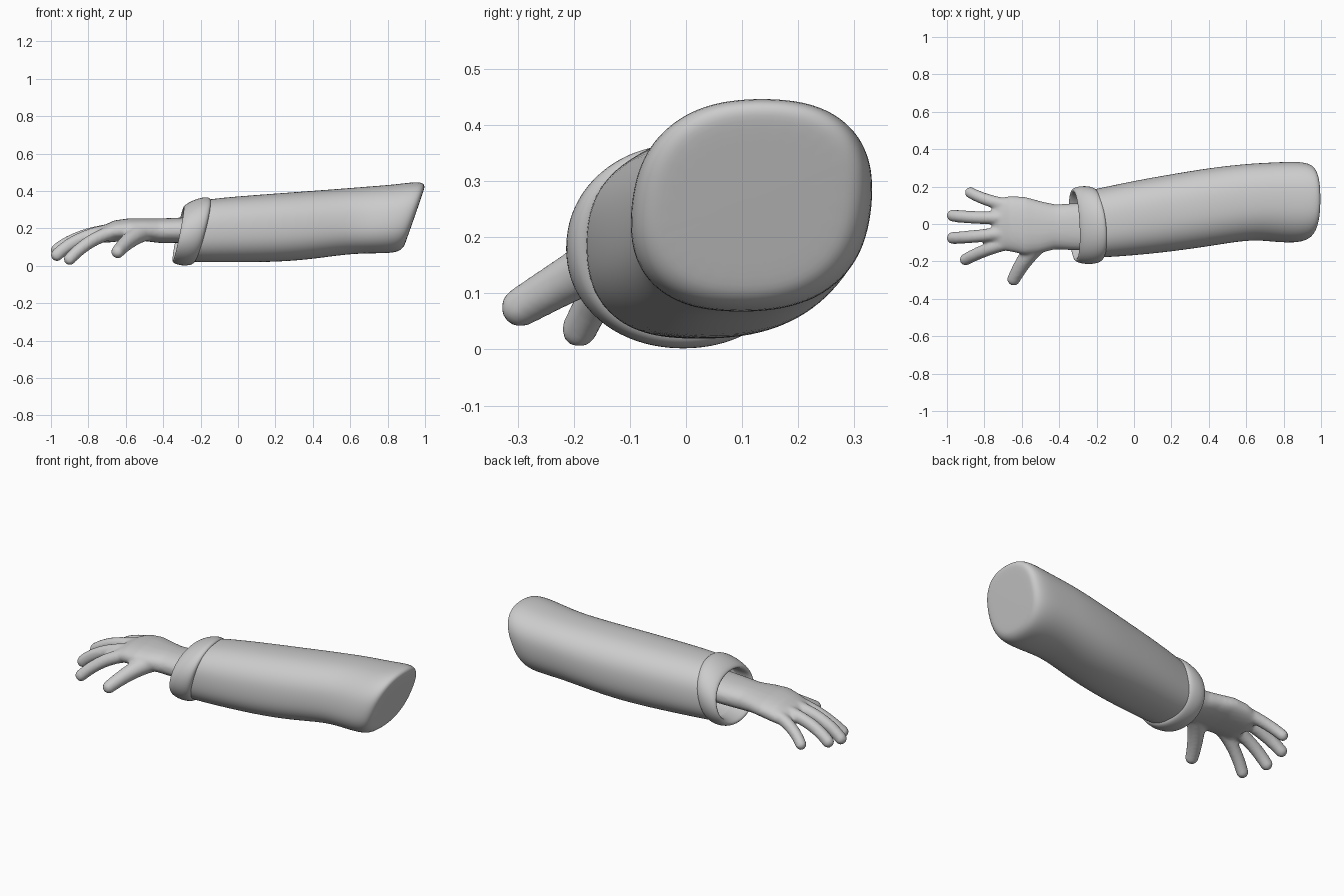
import bpy, bmesh, math
from mathutils import Vector, Matrix

cube = bpy.data.objects.get("Cube")
if cube:
    bpy.data.objects.remove(cube)

grey = bpy.data.materials.new("plain grey")
grey.use_nodes = True
colour = (0.6, 0.6, 0.6, 1)
grey.diffuse_color = colour
grey.node_tree.nodes["Principled BSDF"].inputs["Base Color"].default_value = colour


def make_object(name, bm):
    mesh = bpy.data.meshes.new(name)
    bmesh.ops.recalc_face_normals(bm, faces=bm.faces)
    for face in bm.faces:
        face.smooth = True
    bm.to_mesh(mesh)
    bm.free()
    mesh.materials.append(grey)
    obj = bpy.data.objects.new(name, mesh)
    bpy.context.collection.objects.link(obj)
    return obj


def loft(bm, rows, power=2.3, sides=28, closed=False):
    """Skin rounded sections: x, y range, z range, lean of x by z, lean of x by y, skew."""
    rings = []
    for x, y0, y1, z0, z1, lean_z, lean_y, skew in rows:
        ring = []
        for i in range(sides):
            a = math.tau * i / sides
            c, s = math.cos(a), math.sin(a)
            dy = math.copysign(abs(c) ** (2 / power), c) * (y1 - y0) / 2
            dz = math.copysign(abs(s) ** (2 / power), s) * (z1 - z0) / 2
            ring.append(bm.verts.new((x + lean_z * dz + lean_y * dy,
                                      (y0 + y1) / 2 + dy + skew * dz,
                                      (z0 + z1) / 2 + dz)))
        rings.append(ring)
    pairs = list(zip(rings, rings[1:]))
    if closed:
        pairs.append((rings[-1], rings[0]))
    for a, b in pairs:
        for i in range(sides):
            j = (i + 1) % sides
            bm.faces.new((a[i], a[j], b[j], b[i]))
    if not closed:
        bm.faces.new(rings[0])
        bm.faces.new(rings[-1])


def subdivide(obj):
    mod = obj.modifiers.new("smooth surface", 'SUBSURF')
    mod.levels = mod.render_levels = 2


def digit(bm, base, bend, tip, r0, r1, steps=18):
    """Overlapping balls along a bent path, fused later."""
    base, bend, tip = Vector(base), Vector(bend), Vector(tip)
    for i in range(steps + 1):
        t = i / steps
        p = base * (1 - t) ** 2 + bend * 2 * t * (1 - t) + tip * t * t
        bmesh.ops.create_uvsphere(bm, u_segments=16, v_segments=10,
                                  radius=r0 + (r1 - r0) * t,
                                  matrix=Matrix.Translation(p))


# Sleeve: inner wall, folded edge under the cuff, outer wall, slanted end
sleeve = [
    (0.10, -.12, .20, .06, .34, .26, -.08, 0),
    (-.18, -.155, .155, .05, .325, .26, -.08, 0),
    (-.24, -.165, .165, .04, .33, .26, -.08, 0),
    (-.24, -.178, .178, .025, .348, .26, -.08, 0),
    (-.18, -.180, .190, .018, .360, .26, -.08, .02),
    (0.00, -.168, .230, .018, .376, .26, -.05, .05),
    (0.20, -.148, .267, .018, .391, .28, 0, .07),
    (0.40, -.120, .300, .028, .406, .30, 0, .09),
    (0.58, -.090, .320, .053, .420, .32, 0, .10),
    (0.68, -.086, .326, .063, .428, .33, 0, .10),
    (0.78, -.097, .331, .066, .436, .34, 0, .10),
    (0.87, -.100, .333, .066, .449, .35, 0, .10),
    (0.925, -.088, .322, .075, .447, .35, 0, .10),
    (0.942, -.060, .298, .098, .425, .35, 0, .10),
    (0.944, -.035, .272, .122, .400, .35, 0, .10),
]
bm = bmesh.new()
loft(bm, sleeve, power=2.4)
subdivide(make_object("sleeve", bm))

# Cuff: a thick rolled band around the sleeve opening
cuff = [
    (-.190, -.182, .180, .018, .352, .26, -.10, 0),
    (-.200, -.206, .200, .003, .370, .26, -.10, 0),
    (-.250, -.218, .206, -.002, .366, .25, -.10, 0),
    (-.305, -.212, .198, .010, .338, .22, -.06, 0),
    (-.328, -.194, .180, .027, .312, .20, -.04, 0),
    (-.300, -.172, .160, .047, .296, .20, -.04, 0),
    (-.190, -.165, .165, .045, .325, .26, -.08, 0),
]
bm = bmesh.new()
loft(bm, cuff, power=2.1, closed=True)
subdivide(make_object("cuff", bm))

# Hand: wrist and palm
palm = [
    (0.05, -.12, .12, .13, .28),
    (-.15, -.135, .115, .125, .27),
    (-.30, -.142, .112, .122, .258),
    (-.42, -.135, .105, .122, .253),
    (-.50, -.155, .122, .132, .254),
    (-.58, -.165, .145, .135, .254),
    (-.66, -.148, .150, .128, .243),
    (-.72, -.138, .140, .122, .216),
    (-.755, -.110, .110, .135, .190),
]
bm = bmesh.new()
loft(bm, [row + (0, 0, 0) for row in palm])

# Fingers and thumb
digit(bm, (-.67, -.100, .180), (-.80, -.135, .145), (-.900, -.190, .036), .038, .033)
digit(bm, (-.67, -.045, .190), (-.86, -.070, .165), (-.968, -.075, .058), .037, .034)
digit(bm, (-.67, .035, .190), (-.86, .030, .170), (-.968, .045, .085), .037, .034)
digit(bm, (-.67, .100, .185), (-.80, .125, .160), (-.875, .168, .090), .036, .031)
digit(bm, (-.50, -.095, .185), (-.58, -.170, .150), (-.643, -.295, .075), .054, .036)
hand = make_object("hand", bm)

fuse = hand.modifiers.new("fuse", 'REMESH')
fuse.mode = 'VOXEL'
fuse.voxel_size = 0.009
fuse.use_smooth_shade = True
soften = hand.modifiers.new("soften", 'SMOOTH')
soften.factor = 0.5
soften.iterations = 8
